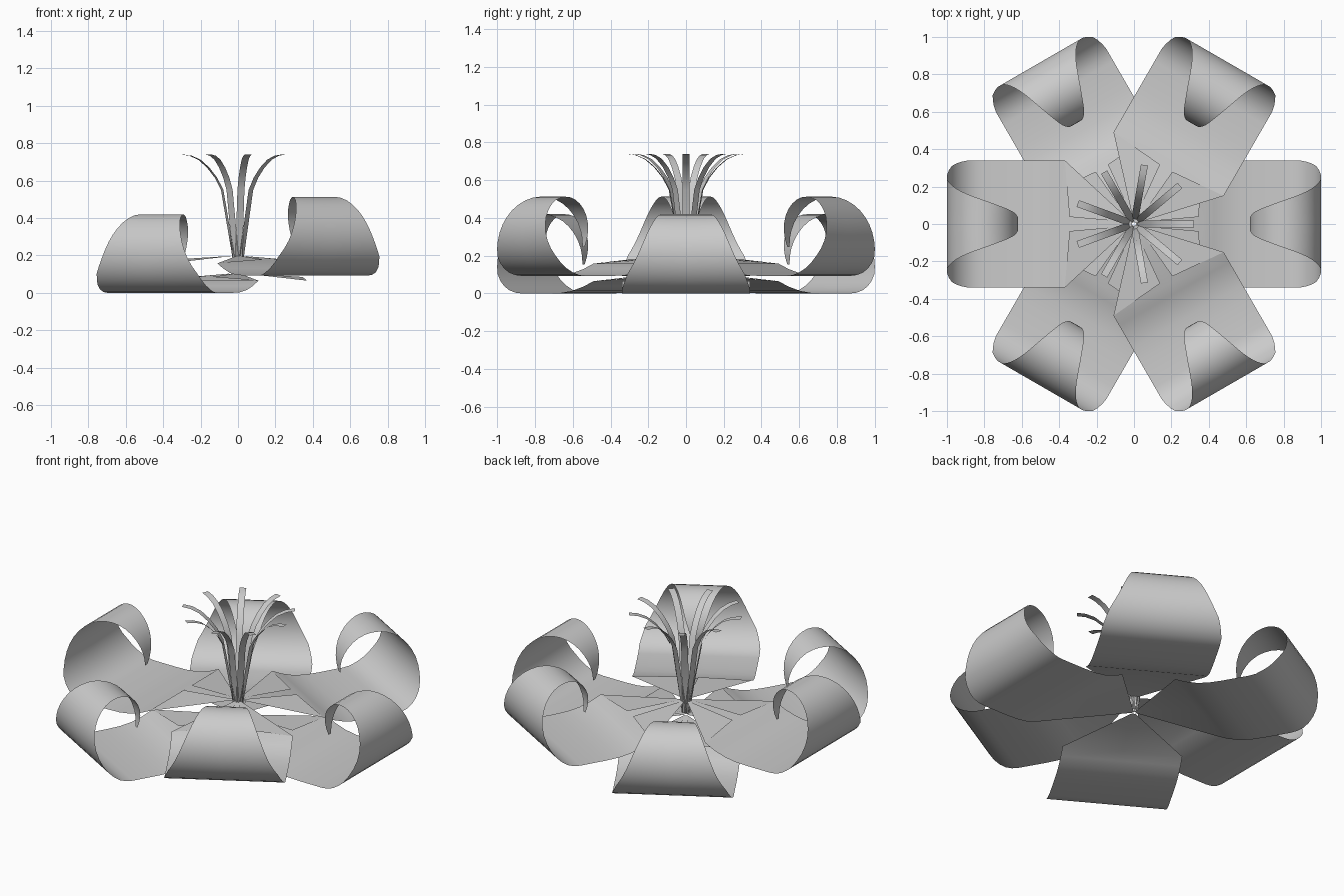
import bpy, bmesh, math
from mathutils import Matrix, Vector

if "Cube" in bpy.data.objects:
    bpy.data.objects.remove(bpy.data.objects["Cube"])


def finish(bm, name):
    me = bpy.data.meshes.new(name)
    bm.to_mesh(me)
    bm.free()
    ob = bpy.data.objects.new(name, me)
    bpy.context.collection.objects.link(ob)
    bpy.context.view_layer.objects.active = ob
    ob.select_set(True)
    bpy.ops.object.shade_smooth_by_angle(angle=math.radians(40))
    ob.select_set(False)
    return ob


def lerp_table(table, x):
    for (x0, y0), (x1, y1) in zip(table, table[1:]):
        if x <= x1:
            return y0 + (y1 - y0) * (x - x0) / (x1 - x0)
    return table[-1][1]


def ribbon(bm, rows):
    """Sheet through rows of (along, height, half width)."""
    prev = None
    for u, z, w in rows:
        cur = [bm.verts.new((u, s * w, z)) for s in (-1, 0, 1)]
        if prev:
            for i in (0, 1):
                bm.faces.new((prev[i], cur[i], cur[i + 1], prev[i + 1]))
        prev = cur


# Petal profile: sloping base, flat blade, then a circular curl narrowing to a tip
W = 0.34
rows = [(0.01, 0.104, 0.008), (0.37, 0.065, W), (0.43, 0.037, W),
        (0.50, 0.014, W), (0.57, 0.003, W), (0.65, 0.0, W)]
widths = [(-90, W), (-62, W), (-33, 0.315), (-10, 0.27), (8, 0.24), (35, 0.20),
          (60, 0.165), (90, 0.13), (120, 0.095), (150, 0.065), (180, 0.03), (196, 0.012)]
steps = 24
for i in range(steps + 1):
    a = -90 + 286 * i / steps
    r = math.radians(a)
    rows.append((0.81 + 0.19 * math.cos(r), 0.21 + 0.21 * math.sin(r), lerp_table(widths, a)))


def petal(name, angle, lift):
    bm = bmesh.new()
    ribbon(bm, rows)
    # corner flaps folded over the base
    for s in (-1, 1):
        pts = [(0.01, s * 0.008, 0.106), (0.37, s * W, 0.065), (0.345, s * 0.038, 0.085)]
        bm.faces.new([bm.verts.new(p) for p in (pts if s < 0 else pts[::-1])])
    ob = finish(bm, name)
    ob.matrix_world = Matrix.Translation((0, 0, lift)) @ Matrix.Rotation(math.radians(angle), 4, 'Z')


# Two layers of three petals
for k in range(3):
    petal(f"lower_petal_{k + 1}", 120 * k, 0.0)
    petal(f"upper_petal_{k + 1}", 60 + 120 * k, 0.093)

# Nine thin stamens bending outward
stem = [(0.015, 0.12), (0.03, 0.22), (0.09, 0.55), (0.125, 0.615),
        (0.17, 0.67), (0.22, 0.712), (0.27, 0.733), (0.32, 0.74)]
for k in range(9):
    bm = bmesh.new()
    ribbon(bm, [(r, z, 0.019) for r, z in stem])
    ob = finish(bm, f"stamen_{k + 1}")
    ob.rotation_euler.z = math.radians(40 * k)
